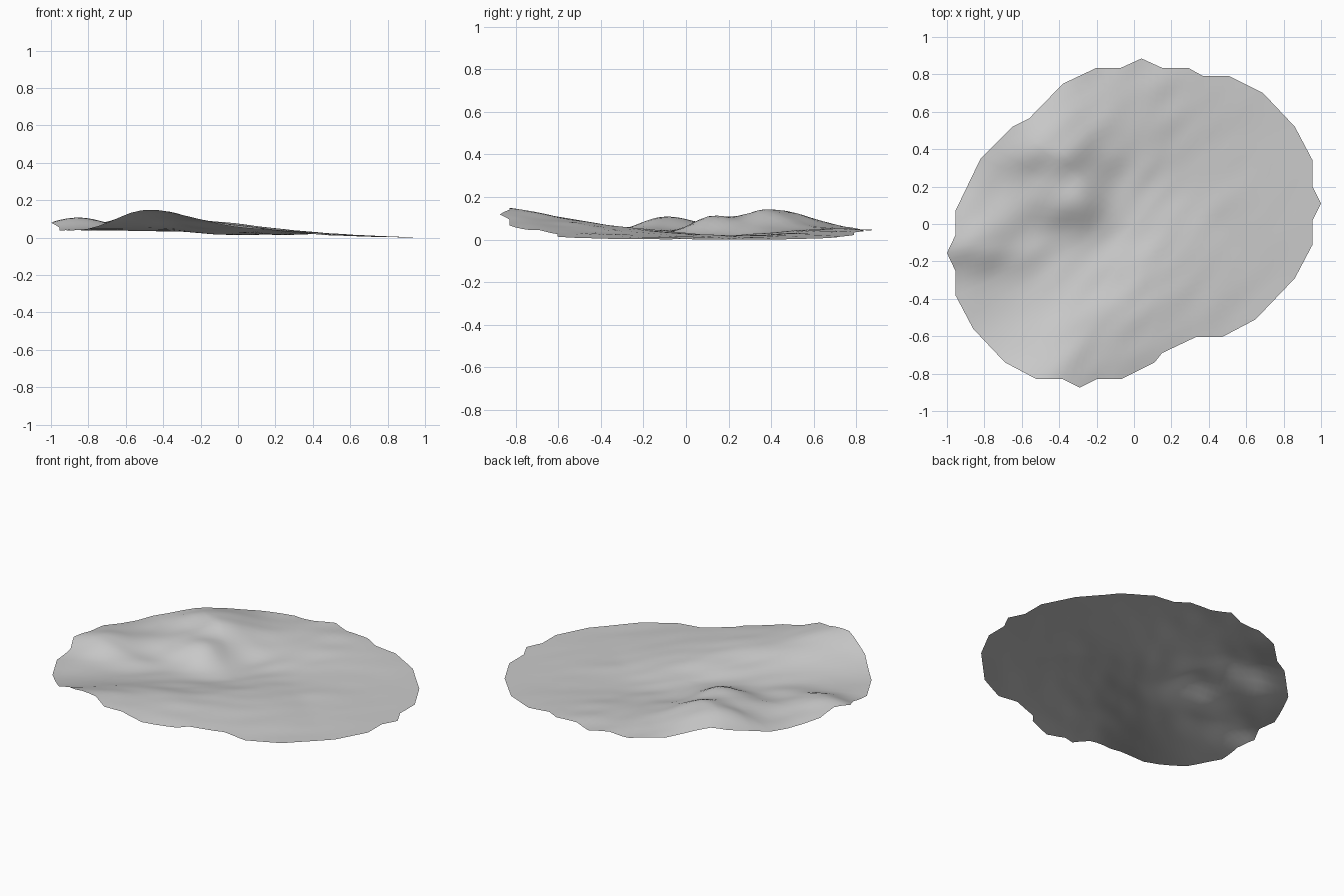
import bpy, bmesh, math
from mathutils import Vector, noise

cube = bpy.data.objects.get("Cube")
if cube:
    bpy.data.objects.remove(cube, do_unlink=True)

RINGS, SPLIT = 24, 3

# Ragged shoreline of the terrain patch, clockwise from the back
OUTLINE = [(.04, .885), (.15, .835), (.29, .835), (.37, .79), (.51, .79), (.69, .70),
           (.86, .52), (.955, .34), (.955, .2), (1, .11), (.955, .02), (.955, -.11),
           (.86, -.29), (.65, -.51), (.47, -.605), (.33, -.605), (.15, -.69), (.11, -.74),
           (-.07, -.83), (-.2, -.83), (-.29, -.875), (-.38, -.83), (-.52, -.83),
           (-.69, -.74), (-.86, -.56), (-.955, -.38), (-.955, -.25), (-1, -.155),
           (-.955, -.06), (-.955, .07), (-.82, .35), (-.65, .52), (-.56, .565),
           (-.38, .75), (-.2, .835), (-.07, .835)]


def bell(d, low, high):
    """Bell curve with a different width on each side."""
    return math.exp(-.5 * (d / (low if d < 0 else high)) ** 2)


def hill(x, y, cx, cy, h, west, east, south, north):
    return h * bell(x - cx, west, east) * bell(y - cy, south, north)


def height(x, y):
    along, across = (x + y) * math.sqrt(.5), (x - y) * math.sqrt(.5)
    # Ground: high shelf on one side, step down, then a gentle fall
    z = .006 * (1 - x) + .028 / (1 + math.exp((x + .27) / .07))
    # Long diagonal ridge, rising to the front edge, with a low tail
    crest = max(.018 * bell(along - .35, .3, .25), .042 - .077 * along)
    z += crest * bell(across - .27, .18, .3)
    # Side mound, two inner mounds and the broad back swell
    z += hill(x, y, -.85, -.12, .07, .16, .15, .09, .2)
    z += hill(x, y, -.45, .4, .1, .2, .2, .1, .18)
    z += hill(x, y, -.32, .13, .08, .2, .1, .1, .12)
    z += hill(x, y, .1, .72, .045, .35, .33, .28, .3)
    # Fine ripples running along the ridge direction, fading to the low side
    ripple = noise.noise(Vector((along * 4, across * 9, 0)))
    return z + .008 * ripple * min(1, max(0, 1 - x))


# Terrain sheet: rings shrinking from the shoreline to the centre
rim = []
for a, b in zip(OUTLINE, OUTLINE[1:] + OUTLINE[:1]):
    rim += [Vector(a).lerp(Vector(b), k / SPLIT) for k in range(SPLIT)]
rim.reverse()

bm = bmesh.new()
rings = [[bm.verts.new((p.x * r / RINGS, p.y * r / RINGS, 0)) for p in rim]
         for r in range(1, RINGS + 1)]
middle = bm.verts.new((0, 0, 0))
n = len(rim)
for i in range(n):
    j = (i + 1) % n
    bm.faces.new((middle, rings[0][i], rings[0][j]))
    for inner, outer in zip(rings, rings[1:]):
        bm.faces.new((inner[i], outer[i], outer[j], inner[j]))
for v in bm.verts:
    v.co.z = height(v.co.x, v.co.y)
lowest = min(v.co.z for v in bm.verts)
for v in bm.verts:
    v.co.z -= lowest
for f in bm.faces:
    f.smooth = True

mesh = bpy.data.meshes.new("terrain")
bm.to_mesh(mesh)
bm.free()
terrain = bpy.data.objects.new("terrain", mesh)
bpy.context.collection.objects.link(terrain)

# Plain stone grey
stone = bpy.data.materials.new("stone_grey")
stone.use_nodes = True
colour = (.6, .6, .6, 1)
stone.diffuse_color = colour
stone.node_tree.nodes["Principled BSDF"].inputs["Base Color"].default_value = colour
mesh.materials.append(stone)
